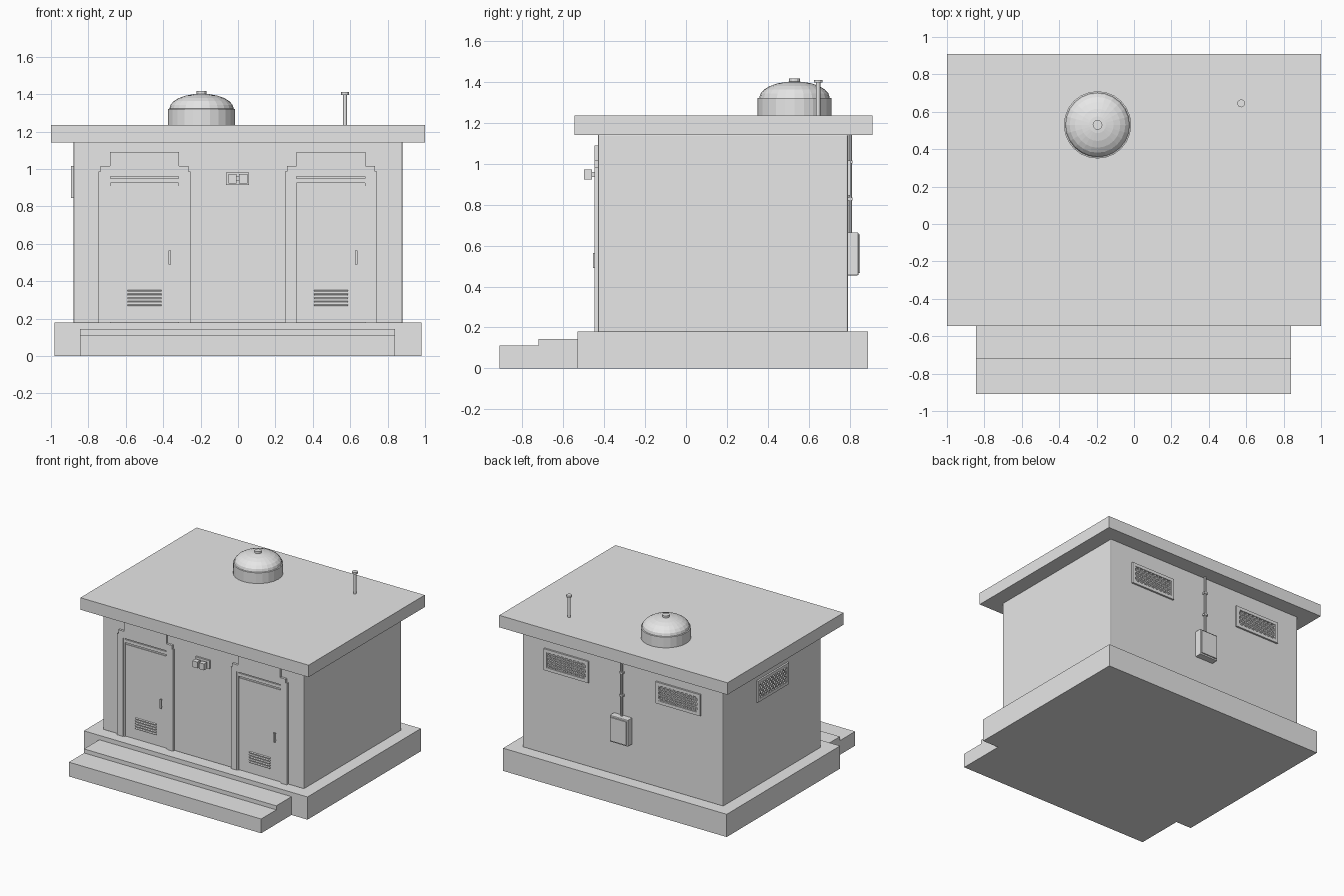
import bpy, bmesh, math
from mathutils import Matrix, Vector

if "Cube" in bpy.data.objects:
    bpy.data.objects.remove(bpy.data.objects["Cube"])

grey = bpy.data.materials.new("concrete_grey")
grey.diffuse_color = (0.8, 0.8, 0.8, 1)
grey.use_nodes = True
grey.node_tree.nodes["Principled BSDF"].inputs["Base Color"].default_value = grey.diffuse_color


def finish(name, bm, matrix=None):
    bmesh.ops.recalc_face_normals(bm, faces=bm.faces)
    mesh = bpy.data.meshes.new(name)
    bm.to_mesh(mesh)
    bm.free()
    mesh.materials.append(grey)
    obj = bpy.data.objects.new(name, mesh)
    bpy.context.collection.objects.link(obj)
    if matrix:
        obj.matrix_world = matrix
    return obj


def add_box(bm, lo, hi, rot=None):
    lo, hi = Vector(lo), Vector(hi)
    m = Matrix.Translation((lo + hi) / 2)
    if rot:
        m = m @ rot
    bmesh.ops.create_cube(bm, size=1, matrix=m @ Matrix.Diagonal((*(hi - lo), 1)))


def box(name, lo, hi, bevel=0):
    bm = bmesh.new()
    add_box(bm, lo, hi)
    obj = finish(name, bm)
    if bevel:
        mod = obj.modifiers.new("bevel", 'BEVEL')
        mod.width, mod.segments = bevel, 2
    return obj


def lathe(name, profile, center, sides):
    bm = bmesh.new()
    verts = [bm.verts.new((r, 0, z)) for r, z in profile]
    edges = [bm.edges.new(p) for p in zip(verts, verts[1:])]
    bmesh.ops.spin(bm, geom=verts + edges, cent=(0, 0, 0), axis=(0, 0, 1),
                   angle=2 * math.pi, steps=sides)
    bmesh.ops.remove_doubles(bm, verts=bm.verts, dist=0.0005)
    return finish(name, bm, Matrix.Translation((*center, 0)))


# Main masses
box("foundation", (-0.98, -0.53, 0), (0.98, 0.89, 0.18))
box("lower_step", (-0.845, -0.91, 0), (0.84, -0.72, 0.113))
box("upper_step", (-0.845, -0.72, 0), (0.84, -0.53, 0.145))
box("walls", (-0.88, -0.43, 0.175), (0.88, 0.79, 1.145), 0.007)
box("roof_slab", (-1, -0.545, 1.14), (1, 0.91, 1.235))

# Roof dome with lip and knob
dome = [(0, 1.23), (0.18, 1.23), (0.18, 1.32), (0.172, 1.322)]
for i in range(1, 7):
    a = i / 6 * math.pi / 2
    dome.append((0.172 * math.cos(a), 1.322 + 0.08 * math.sin(a)))
lathe("roof_dome", dome, (-0.195, 0.53), 24)
lathe("dome_knob", [(0, 1.39), (0.026, 1.39), (0.026, 1.416), (0, 1.416)], (-0.195, 0.53), 12)

# Thin vent pipe
lathe("vent_pipe", [(0, 1.23), (0.011, 1.23), (0.011, 1.396), (0.021, 1.396),
                    (0.021, 1.41), (0, 1.41)], (0.573, 0.645), 12)


def doorway(x):
    # Stepped surround, open in the middle
    half = [(0.195, 0.18), (0.245, 0.18), (0.245, 0.985), (0.235, 0.985),
            (0.235, 1.015), (0.185, 1.015), (0.185, 1.09)]
    outline = half + [(-u, z) for u, z in reversed(half)] + [(-0.195, 0.96), (0.195, 0.96)]
    bm = bmesh.new()
    face = bm.faces.new([bm.verts.new((x + u, -0.448, z)) for u, z in outline])
    ext = bmesh.ops.extrude_face_region(bm, geom=[face])
    for v in ext["geom"]:
        if isinstance(v, bmesh.types.BMVert):
            v.co.y = -0.428
    finish("door_surround", bm)
    # Inner jambs and lintel
    bm = bmesh.new()
    for s in (-1, 1):
        a, b = sorted((x + s * 0.183, x + s * 0.195))
        add_box(bm, (a, -0.441, 0.18), (b, -0.428, 0.96))
    add_box(bm, (x - 0.183, -0.441, 0.925), (x + 0.183, -0.428, 0.95))
    finish("door_jamb", bm)
    # Leaf, handle and louvre
    box("door_leaf", (x - 0.182, -0.435, 0.182), (x + 0.182, -0.428, 0.91))
    bm = bmesh.new()
    add_box(bm, (x + 0.128, -0.453, 0.49), (x + 0.142, -0.446, 0.565))
    for z in (0.495, 0.55):
        add_box(bm, (x + 0.131, -0.447, z), (x + 0.139, -0.43, z + 0.01))
    finish("door_handle", bm)
    bm = bmesh.new()
    for i in range(5):
        z = 0.265 + i * 0.0195
        add_box(bm, (x - 0.091, -0.444, z), (x + 0.091, -0.434, z + 0.008),
                Matrix.Rotation(math.radians(25), 4, 'X'))
    finish("door_louvre", bm)


for x in (-0.5, 0.497):
    doorway(x)

# Wall lamp between the doors
bm = bmesh.new()
add_box(bm, (-0.063, -0.444, 0.915), (0.06, -0.428, 0.98))
add_box(bm, (-0.04, -0.465, 0.935), (0.04, -0.44, 0.96))
for x in (-0.03, 0.028):
    add_box(bm, (x - 0.022, -0.498, 0.922), (x + 0.022, -0.46, 0.972))
finish("wall_lamp", bm)


def lattice_vent(matrix, w=0.39, h=0.17, rim=0.025):
    # Local x along the wall, z up, -y outward
    bm = bmesh.new()
    for s in (-1, 1):
        a, b = sorted((s * w / 2, s * (w / 2 - rim)))
        add_box(bm, (a, -0.014, -h / 2), (b, 0.002, h / 2))
        a, b = sorted((s * h / 2, s * (h / 2 - rim)))
        add_box(bm, (-w / 2 + rim, -0.014, a), (w / 2 - rim, 0.002, b))
    # Crossed diagonal bars clipped to the opening
    iw, ih = w / 2 - rim, h / 2 - rim
    for d in (-1, 1):
        for i in range(-6, 7):
            c = i * 0.036
            x0, x1 = max(-iw, c - ih), min(iw, c + ih)
            if x1 - x0 < 0.01:
                continue
            mid, length = (x0 + x1) / 2, (x1 - x0) * math.sqrt(2)
            m = (Matrix.Translation((mid, -0.005, d * (mid - c)))
                 @ Matrix.Rotation(-d * math.pi / 4, 4, 'Y')
                 @ Matrix.Diagonal((length, 0.01, 0.008, 1)))
            bmesh.ops.create_cube(bm, size=1, matrix=m)
    finish("lattice_vent", bm, matrix)


for x in (-0.49, 0.49):
    lattice_vent(Matrix.Translation((x, 0.79, 0.93)) @ Matrix.Rotation(math.pi, 4, 'Z'))
lattice_vent(Matrix.Translation((-0.88, 0.18, 0.93)) @ Matrix.Rotation(-math.pi / 2, 4, 'Z'))

# Electrical cabinet with cover, conduit and clamps
box("cabinet", (-0.08, 0.785, 0.455), (0.08, 0.842, 0.665), 0.004)
box("cabinet_cover", (-0.07, 0.84, 0.467), (0.07, 0.851, 0.653))
lathe("conduit", [(0, 0.66), (0.009, 0.66), (0.009, 1.142), (0, 1.142)], (0, 0.802), 10)
for z in (0.82, 1.0):
    box("conduit_clamp", (-0.015, 0.787, z), (0.015, 0.814, z + 0.015))
